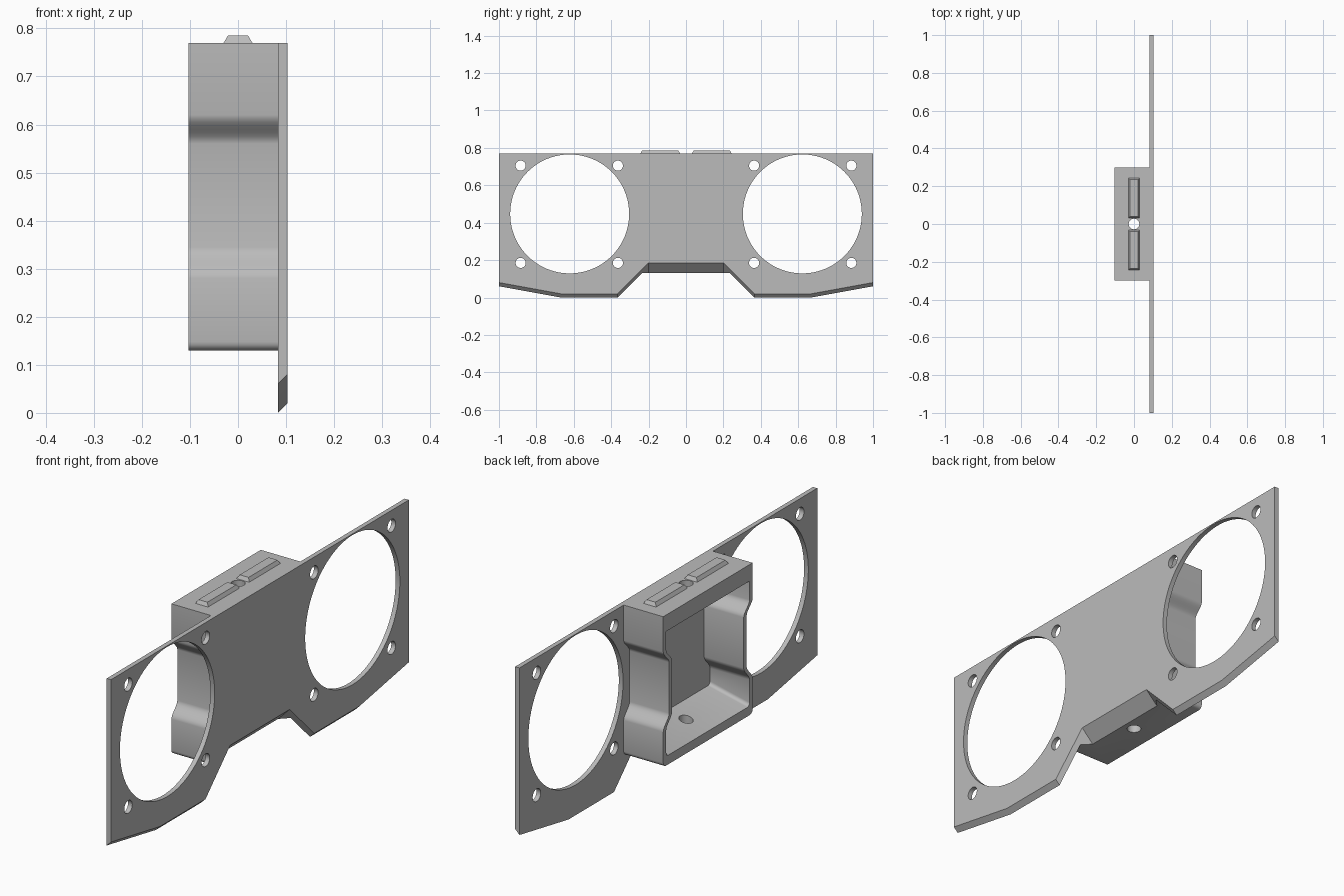
import bpy, bmesh, math

cube = bpy.data.objects.get("Cube")
if cube:
    bpy.data.objects.remove(cube, do_unlink=True)

grey = bpy.data.materials.new("plain_grey")
grey.use_nodes = True
colour = (0.5, 0.5, 0.5, 1)
grey.diffuse_color = colour
grey.node_tree.nodes["Principled BSDF"].inputs["Base Color"].default_value = colour

BACK, SEAM, FACE = -0.103, 0.083, 0.103


def finish(name, bm):
    bmesh.ops.recalc_face_normals(bm, faces=bm.faces)
    mesh = bpy.data.meshes.new(name)
    bm.to_mesh(mesh)
    bm.free()
    mesh.materials.append(grey)
    obj = bpy.data.objects.new(name, mesh)
    bpy.context.collection.objects.link(obj)
    return obj


def prism(name, outline, x0, x1, lift=lambda y, z: 0):
    """Extrude a (y, z) outline along x, lifting points at the far end."""
    bm = bmesh.new()
    near = [bm.verts.new((x0, y, z)) for y, z in outline]
    far = [bm.verts.new((x1, y, z + lift(y, z))) for y, z in outline]
    bm.faces.new(near)
    bm.faces.new(far)
    for i in range(len(near)):
        j = (i + 1) % len(near)
        bm.faces.new((near[i], near[j], far[j], far[i]))
    return finish(name, bm)


def cylinder(name, centre, radius, length, axis, sides):
    bm = bmesh.new()
    bmesh.ops.create_cone(bm, cap_ends=True, segments=sides, radius1=radius,
                          radius2=radius, depth=length)
    obj = finish(name, bm)
    obj.location = centre
    if axis == "x":
        obj.rotation_euler.y = math.pi / 2
    return obj


def cut(target, cutters):
    bpy.context.view_layer.update()
    for cutter in cutters:
        cutter.hide_render = True
        mod = target.modifiers.new("cut", "BOOLEAN")
        mod.operation, mod.solver, mod.object = "DIFFERENCE", "EXACT", cutter
        bpy.ops.object.select_all(action="DESELECT")
        bpy.context.view_layer.objects.active = target
        target.select_set(True)
        bpy.ops.object.modifier_apply(modifier=mod.name)


def mirrored(half):
    """Close a right-hand (y, z) profile with its mirror image."""
    return half + [(-y, z) for y, z in reversed(half)]


def waisted(wide, bottom, top, corner):
    """Side profile with a smooth recessed waist."""
    half = []
    for i in range(5):
        a = i / 4 * math.pi / 2
        half.append((wide - corner + corner * math.sin(a),
                     bottom + corner - corner * math.cos(a)))
    for low, high, sign in ((0.28, 0.345, 1), (0.56, 0.62, -1)):
        for i in range(9):
            t = i / 8
            ease = t * t * (3 - 2 * t)
            inset = 0.04 * (ease if sign > 0 else 1 - ease)
            half.append((wide - inset, low + (high - low) * t))
    half.append((wide, top))
    return mirrored(half)


# Face plate with slanted lower edges
plate = prism("face_plate", mirrored([(0.365, 0), (0.67, 0), (1, 0.06), (1, 0.77)]),
              SEAM, FACE, lambda y, z: 0.02 if z < 0.4 else 0)

# Hollow housing behind the plate, open at the back
housing = prism("housing", waisted(0.3, 0.13, 0.77, 0.018), BACK, SEAM)
cavity = prism("cavity_cutter", waisted(0.28, 0.165, 0.70, 0.015), -0.12, 0.1,
               lambda y, z: 0.05 if z < 0.25 else 0)

# Slanted notch under the middle, through plate and housing
notch = prism("notch_cutter", mirrored([(0.565, -0.35), (0.2, 0.015)]), -0.067, 0.133,
              lambda y, z: 0.2)

# Fan openings and their screw holes
openings = []
for side in (-1, 1):
    openings.append(cylinder("fan_cutter", (0.09, side * 0.622, 0.447), 0.318, 0.1, "x", 96))
    for y in (0.364, 0.884):
        for z in (0.185, 0.705):
            openings.append(cylinder("screw_cutter", (0.09, side * y, z), 0.027, 0.1, "x", 32))

# Vertical bolt hole through roof and floor
bolt = cylinder("bolt_cutter", (0, 0, 0.45), 0.028, 1, "z", 32)

cut(plate, [notch] + openings)
cut(housing, [cavity, notch, bolt])
for helper in [cavity, notch, bolt] + openings:
    bpy.data.objects.remove(helper, do_unlink=True)

# Chamfered locating pads on the roof
pads = []
for name, middle in (("front_pad", -0.138), ("rear_pad", 0.138)):
    bm = bmesh.new()
    bmesh.ops.create_cube(bm, size=1)
    for v in bm.verts:
        inset = 0.01 if v.co.z > 0 else 0
        v.co.x = math.copysign(0.031 - inset, v.co.x)
        v.co.y = middle + math.copysign(0.107 - inset, v.co.y)
        v.co.z = 0.785 if v.co.z > 0 else 0.768
    pads.append(finish(name, bm))

# Smooth the curves, keep the corners crisp
bpy.ops.object.select_all(action="DESELECT")
for obj in [plate, housing] + pads:
    obj.select_set(True)
bpy.context.view_layer.objects.active = housing
bpy.ops.object.shade_smooth_by_angle(angle=math.radians(30))
